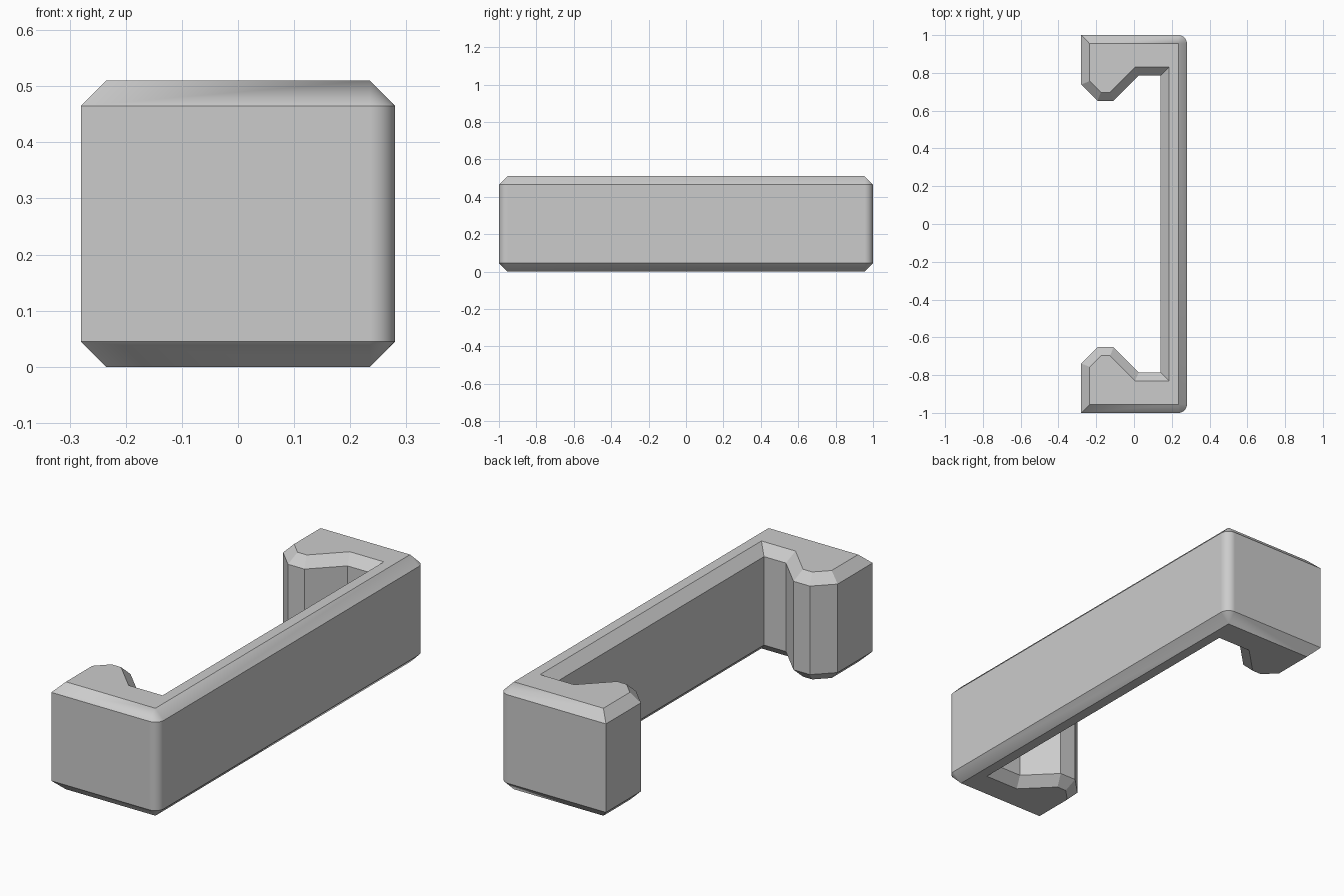
import bpy, bmesh
from math import sin, cos, pi
from mathutils import Vector

cube = bpy.data.objects.get("Cube")
if cube:
    bpy.data.objects.remove(cube, do_unlink=True)

HEIGHT, CHAMFER, ARC_STEPS = 0.51, 0.045, 8

# Half outline of the bracket: hooked end, inner wall; mirrored across y
half = [(0.14, 0.785), (0.025, 0.785), (-0.108, 0.652), (-0.194, 0.652),
        (-0.28, 0.738), (-0.28, 1.0), (0.28, 1.0)]
outline = [Vector(p) for p in half[::-1]]
outline += [Vector((x, -y)) for x, y in half]


def inset_corner(i):
    """Corner moved inward by the chamfer width along both walls."""
    p = outline[i]
    a = (p - outline[i - 1]).normalized()
    b = (outline[(i + 1) % len(outline)] - p).normalized()
    na, nb = Vector((-a.y, a.x)), Vector((-b.y, b.x))
    return p + (na + nb) * CHAMFER / (1 + na.dot(nb))


bm = bmesh.new()
rim_low, rim_high, cap_low, cap_high, owner = [], [], [], [], []
for i, p in enumerate(outline):
    q = inset_corner(i)
    cap_low.append(bm.verts.new((q.x, q.y, 0)))
    cap_high.append(bm.verts.new((q.x, q.y, HEIGHT)))
    points = [p]
    # Round the two outer back corners
    if p.x > 0.2:
        start = 0 if p.y > 0 else -pi / 2
        points = [q + CHAMFER * Vector((cos(t), sin(t))) for t in
                  (start + pi / 2 * k / ARC_STEPS for k in range(ARC_STEPS + 1))]
    for r in points:
        rim_low.append(bm.verts.new((r.x, r.y, CHAMFER)))
        rim_high.append(bm.verts.new((r.x, r.y, HEIGHT - CHAMFER)))
        owner.append(i)

# Walls, chamfers and flat caps
bm.faces.new(cap_high)
bm.faces.new(cap_low[::-1])
count = len(owner)
for k in range(count):
    n = (k + 1) % count
    i, j = owner[k], owner[n]
    bm.faces.new((rim_low[k], rim_low[n], rim_high[n], rim_high[k]))
    for rim, cap in ((rim_low, cap_low), (rim_high, cap_high)):
        corner = [rim[k], rim[n], cap[j]]
        if i != j:
            corner.append(cap[i])
        bm.faces.new(corner)
bmesh.ops.recalc_face_normals(bm, faces=bm.faces)

mesh = bpy.data.meshes.new("bracket")
bm.to_mesh(mesh)
bm.free()
bracket = bpy.data.objects.new("bracket", mesh)
bpy.context.collection.objects.link(bracket)

# Plain grey material
grey = bpy.data.materials.new("light grey")
grey.use_nodes = True
colour = (0.6, 0.6, 0.6, 1)
grey.diffuse_color = colour
grey.node_tree.nodes["Principled BSDF"].inputs["Base Color"].default_value = colour
mesh.materials.append(grey)

# Smooth only the rounded corners
bpy.ops.object.select_all(action="DESELECT")
bracket.select_set(True)
bpy.context.view_layer.objects.active = bracket
bpy.ops.object.shade_smooth_by_angle(angle=pi / 6)
weighted = bracket.modifiers.new("flat walls", "WEIGHTED_NORMAL")
weighted.keep_sharp = True
